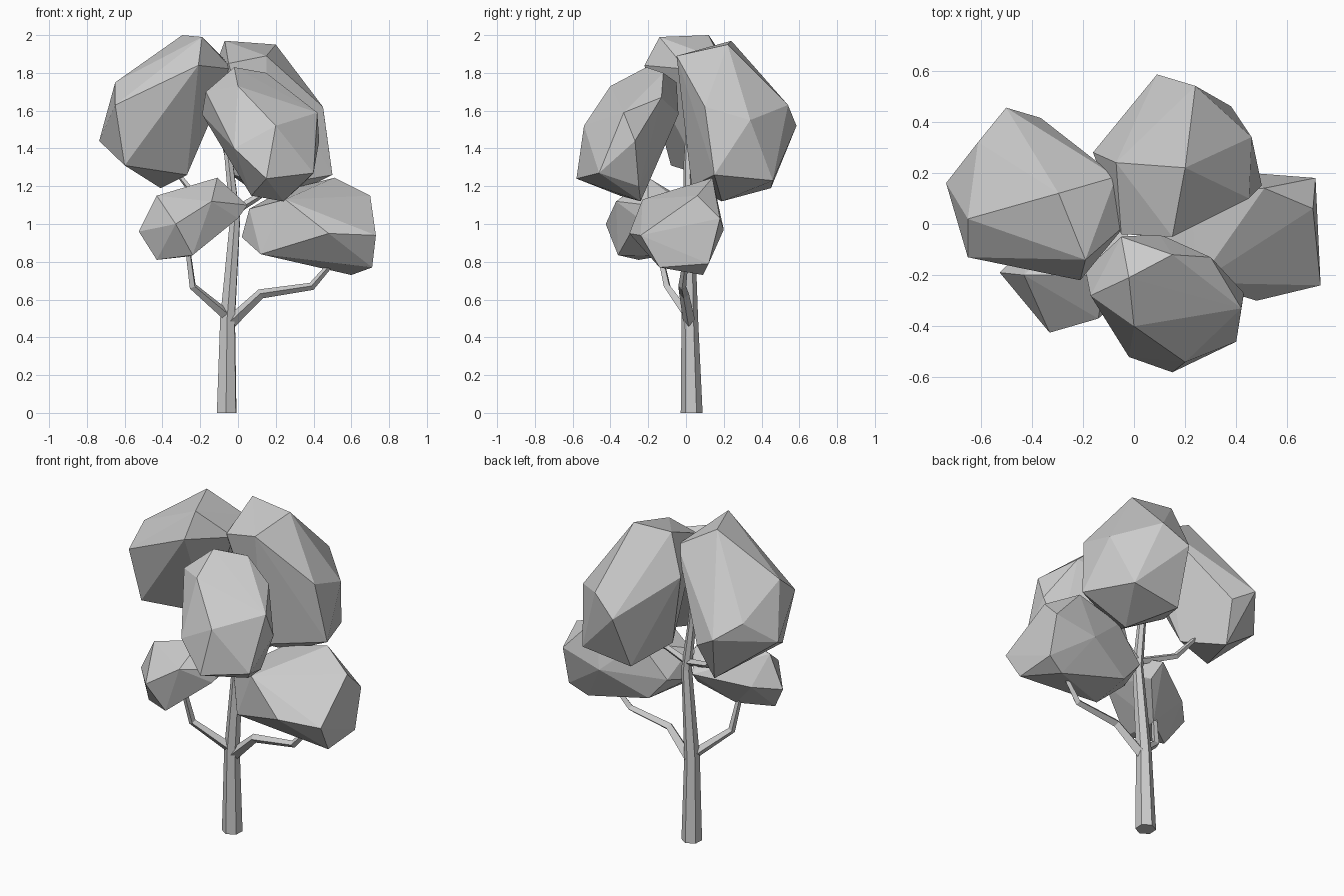
import bpy, bmesh


def foliage(name, corners):
    """Faceted leaf clump: convex hull around a few corner points."""
    bm = bmesh.new()
    for c in corners:
        bm.verts.new(c)
    bmesh.ops.convex_hull(bm, input=bm.verts[:])
    bmesh.ops.delete(bm, geom=[v for v in bm.verts if not v.link_faces], context='VERTS')
    bmesh.ops.recalc_face_normals(bm, faces=bm.faces[:])
    me = bpy.data.meshes.new(name)
    bm.to_mesh(me)
    bm.free()
    bpy.context.collection.objects.link(bpy.data.objects.new(name, me))


def limb(name, path, sides=6):
    """Tapered tube along (x, y, z, radius) points."""
    cu = bpy.data.curves.new(name, 'CURVE')
    cu.dimensions = '3D'
    cu.bevel_depth = 1.0
    cu.bevel_resolution = (sides - 4) // 2
    cu.use_fill_caps = True
    sp = cu.splines.new('POLY')
    sp.points.add(len(path) - 1)
    for p, (x, y, z, r) in zip(sp.points, path):
        p.co = (x, y, z, 1)
        p.radius = r
    sp.use_smooth = False
    ob = bpy.data.objects.new(name, cu)
    bpy.context.collection.objects.link(ob)
    bpy.ops.object.select_all(action='DESELECT')
    ob.select_set(True)
    bpy.context.view_layer.objects.active = ob
    bpy.ops.object.convert(target='MESH')
    for v in ob.data.vertices:      # keep the foot level with the ground
        if v.co.z < 0.05:
            v.co.z = 0


# Trunk and branches
limb("trunk", [(-.06, .03, 0, .058), (-.055, .02, .5, .044), (-.015, .015, 1.03, .03),
               (-.045, .01, 1.3, .024), (-.08, .02, 1.6, .015)])
limb("lower_left_branch", [(-.04, .02, .5, .03), (-.24, -.1, .67, .021), (-.27, -.15, .9, .015)], 4)
limb("lower_right_branch", [(-.05, .02, .47, .034), (.12, -.01, .63, .026),
                            (.39, -.02, .67, .021), (.52, 0, .82, .014)], 4)
limb("upper_left_branch", [(-.015, .01, 1.07, .022), (-.22, .1, 1.14, .018), (-.33, .16, 1.28, .012)], 4)
limb("upper_right_branch", [(-.015, .01, 1.07, .022), (.1, .04, 1.14, .018), (.25, .16, 1.25, .012)], 4)

# Leaf clumps
foliage("upper_left_foliage", [
    (-.295, .12, 2.0), (-.19, -.14, 1.99), (-.21, -.22, 1.84), (-.65, .02, 1.75),
    (-.65, -.13, 1.63), (-.735, .16, 1.44), (-.6, -.08, 1.31), (-.41, .31, 1.19),
    (-.27, .08, 1.26), (-.5, .455, 1.5), (-.365, .415, 1.42), (-.61, .32, 1.58),
    (-.07, .185, 1.87), (-.03, 0, 1.82)])
foliage("upper_back_foliage", [
    (-.07, .24, 1.97), (.2, .22, 1.95), (.15, -.05, 1.89), (-.05, -.04, 1.85),
    (.24, .54, 1.63), (.09, .585, 1.52), (.38, .46, 1.23), (.45, .1, 1.62),
    (.46, .34, 1.55), (.5, .15, 1.26), (.22, .19, 1.12), (.06, .45, 1.19),
    (-.05, .2, 1.27), (-.16, .28, 1.73), (.15, .03, 1.2)])
foliage("upper_front_foliage", [
    (-.02, -.21, 1.83), (.15, -.12, 1.8), (.42, -.33, 1.59), (.43, -.27, 1.44),
    (.4, -.46, 1.27), (.2, -.54, 1.52), (.15, -.58, 1.24), (-.02, -.52, 1.4),
    (.24, -.24, 1.12), (.07, -.35, 1.15), (-.19, -.18, 1.58), (-.17, -.28, 1.7),
    (0, -.4, 1.73), (-.05, -.05, 1.75), (.3, -.13, 1.67), (.1, -.04, 1.58),
    (.33, -.25, 1.2)])
foliage("lower_right_foliage", [
    (.48, -.3, .95), (.73, -.24, .94), (.71, .18, 1.03), (.7, .06, 1.15),
    (.51, .14, 1.245), (.6, .09, .73), (.71, .12, .79), (.71, -.14, .77),
    (.12, -.18, .84), (.02, -.06, .93), (.06, -.13, 1.08), (.25, -.23, 1.13),
    (.17, .12, .84), (.22, .13, 1.17), (.45, .2, .97), (.05, .11, .98)])
foliage("lower_left_foliage", [
    (-.525, -.19, .96), (-.43, -.2, 1.15), (-.33, -.425, 1.0), (-.11, -.2, 1.245),
    (-.14, -.37, 1.12), (.05, -.2, 1.1), (0, -.25, 1.03), (-.24, -.36, .835),
    (-.43, -.25, .81), (-.25, -.13, .83), (-.1, .03, .98), (-.12, .11, 1.06),
    (-.4, -.06, .99), (-.02, -.05, 1.13)])
